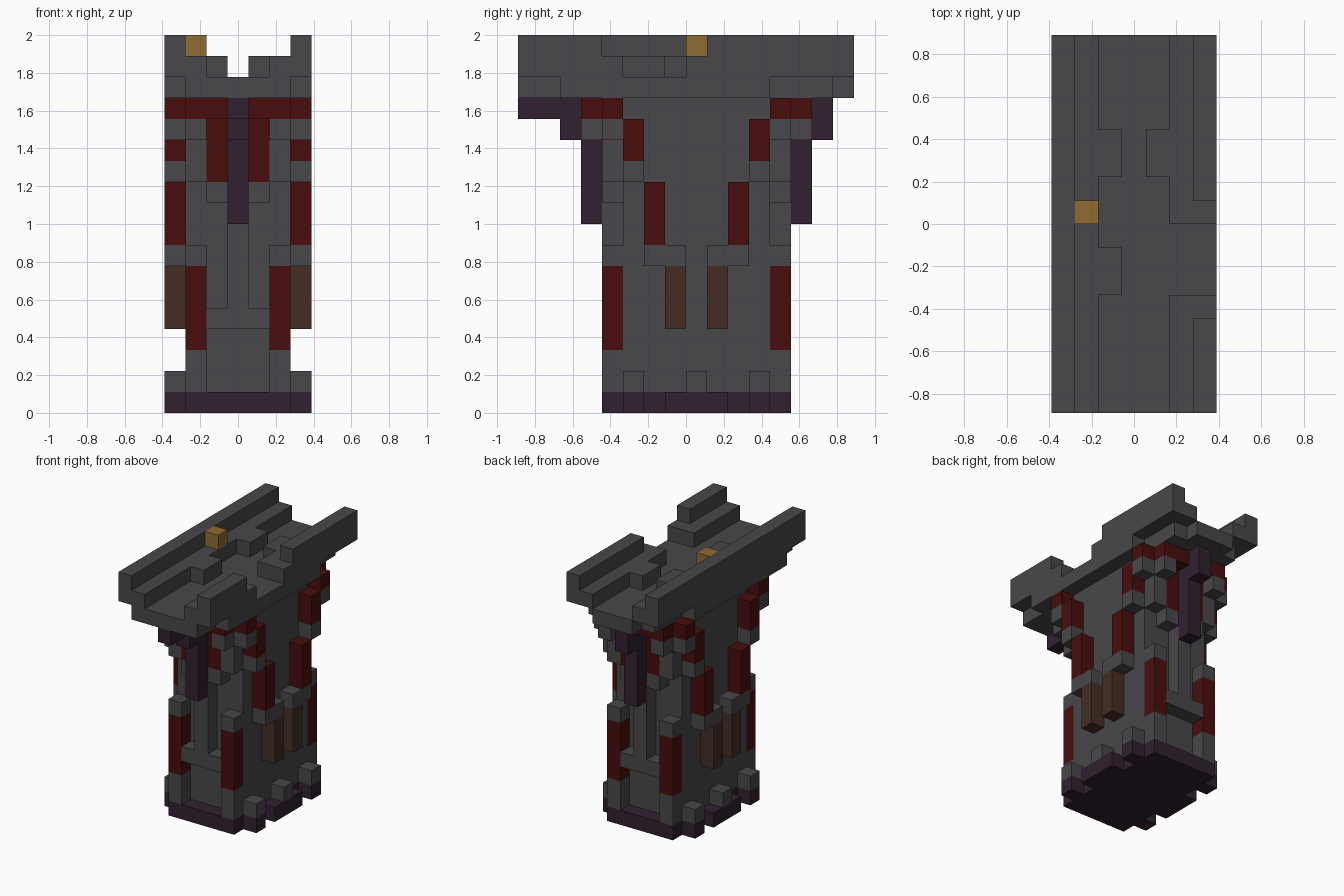
import bpy
import bmesh
from mathutils import Vector

UNIT = 1 / 9  # edge of one block

cube = bpy.data.objects.get("Cube")
if cube:
    bpy.data.objects.remove(cube)


def make_material(name, color):
    mat = bpy.data.materials.new(name)
    mat.use_nodes = True
    rgba = (*color, 1)
    mat.diffuse_color = rgba
    mat.node_tree.nodes["Principled BSDF"].inputs["Base Color"].default_value = rgba
    return mat


stone = make_material("grey stone", (0.065, 0.064, 0.069))
red = make_material("dark red", (0.065, 0.004, 0.004))
purple = make_material("dark purple", (0.028, 0.015, 0.028))
brown = make_material("brown", (0.056, 0.027, 0.017))
gold = make_material("gold", (0.28, 0.147, 0.034))


def span(cells, sign=1):
    """Turn one block index, or a (first, last) pair, into a sorted range."""
    first, last = cells if isinstance(cells, tuple) else (cells, cells)
    return tuple(sorted((first * sign, last * sign)))


def part(name, mat, x, y, z, mirror=""):
    """Blocks x, y, z inclusive; mirrored over x and/or y about the tower axis."""
    boxes = set()
    for sx in ((1, -1) if "x" in mirror else (1,)):
        for sy in ((1, -1) if "y" in mirror else (1,)):
            boxes.add((span(x, sx), span(y, sy), span(z)))
    bm = bmesh.new()
    for bx, by, bz in sorted(boxes):
        low = Vector((bx[0] - 0.5, by[0], bz[0])) * UNIT
        high = Vector((bx[1] + 0.5, by[1] + 1, bz[1] + 1)) * UNIT
        verts = bmesh.ops.create_cube(bm, size=1)["verts"]
        for v in verts:
            v.co = (low + high) / 2 + v.co * (high - low)
    mesh = bpy.data.meshes.new(name)
    bm.to_mesh(mesh)
    bm.free()
    mesh.materials.append(mat)
    bpy.context.collection.objects.link(bpy.data.objects.new(name, mesh))


# Foot of the tower
part("foot", purple, (-2, 2), (-4, 4), 0)
part("foot_corner_tooth", purple, 3, 3, 0, "xy")
part("foot_middle_tooth", purple, 3, (-1, 1), 0, "x")
part("foot_corner_stone", stone, 3, 3, 1, "xy")
part("foot_middle_stone", stone, 3, 0, 1, "x")

# Shaft, corner posts and end-wall relief
part("shaft", stone, (-2, 2), (-3, 3), (1, 14))
part("post_bottom", stone, 2, 4, (1, 2), "xy")
part("post_red_band", red, 2, 4, (3, 6), "xy")
part("post_cap", stone, 2, 4, 7, "xy")
part("end_ledge", stone, 1, 4, 4, "xy")
part("end_pilaster", stone, 0, 4, (4, 14), "y")

# Stepped brackets on the side walls
part("side_hanger", brown, 3, 1, (4, 6), "xy")
part("side_lower_stone", stone, 3, (1, 2), 7, "xy")
part("side_lower_red", red, 3, 2, (8, 10), "xy")
part("side_upper_stone", stone, 3, 3, 11, "xy")
part("side_upper_red", red, 3, 3, (12, 13), "xy")
part("side_corner_stone", stone, 3, 4, 13, "xy")
part("side_corner_red", red, 3, 4, 14, "xy")

# Stepped brackets on the end walls
part("end_bracket_base", stone, 1, 4, 10, "xy")
part("end_bracket_red", red, 1, 4, (11, 14), "xy")
part("end_corner_stone", stone, 2, 4, (11, 14), "xy")
part("end_corner_step", stone, 2, 5, 13, "xy")
part("end_top_red", red, (1, 2), 5, 14, "xy")

# Hanging purple beams
part("beam_drop", purple, 0, 5, (9, 14), "y")
part("beam_step", purple, 0, 6, (13, 14), "y")
part("beam_tip", purple, 0, (-8, -7), 14)

# Platform
part("platform", stone, (-1, 1), (-8, 7), 15)
part("platform_sides", stone, 2, (-8, 6), 15, "x")
part("platform_edges", stone, 3, (-6, 3), 15, "x")

# Left-hand parapet, with its gap
part("parapet_front_step", stone, (2, 3), (-8, -4), 16)
part("parapet_front_top", stone, 3, (-8, -5), 17)
part("parapet_back_step", stone, (2, 3), (0, 7), 16)
part("parapet_back_top", stone, 3, (1, 7), 17)

# Right-hand parapet, unbroken
part("long_parapet_step", stone, (-3, -2), (-8, 7), 16)
part("long_parapet_top", stone, -3, (-8, 7), 17)

# Loose blocks on the deck
part("deck_block_back", stone, 1, (2, 3), 16, "x")
part("deck_block_front", stone, -1, (-3, -2), 16)
part("gold_block", gold, -2, 0, 17)
